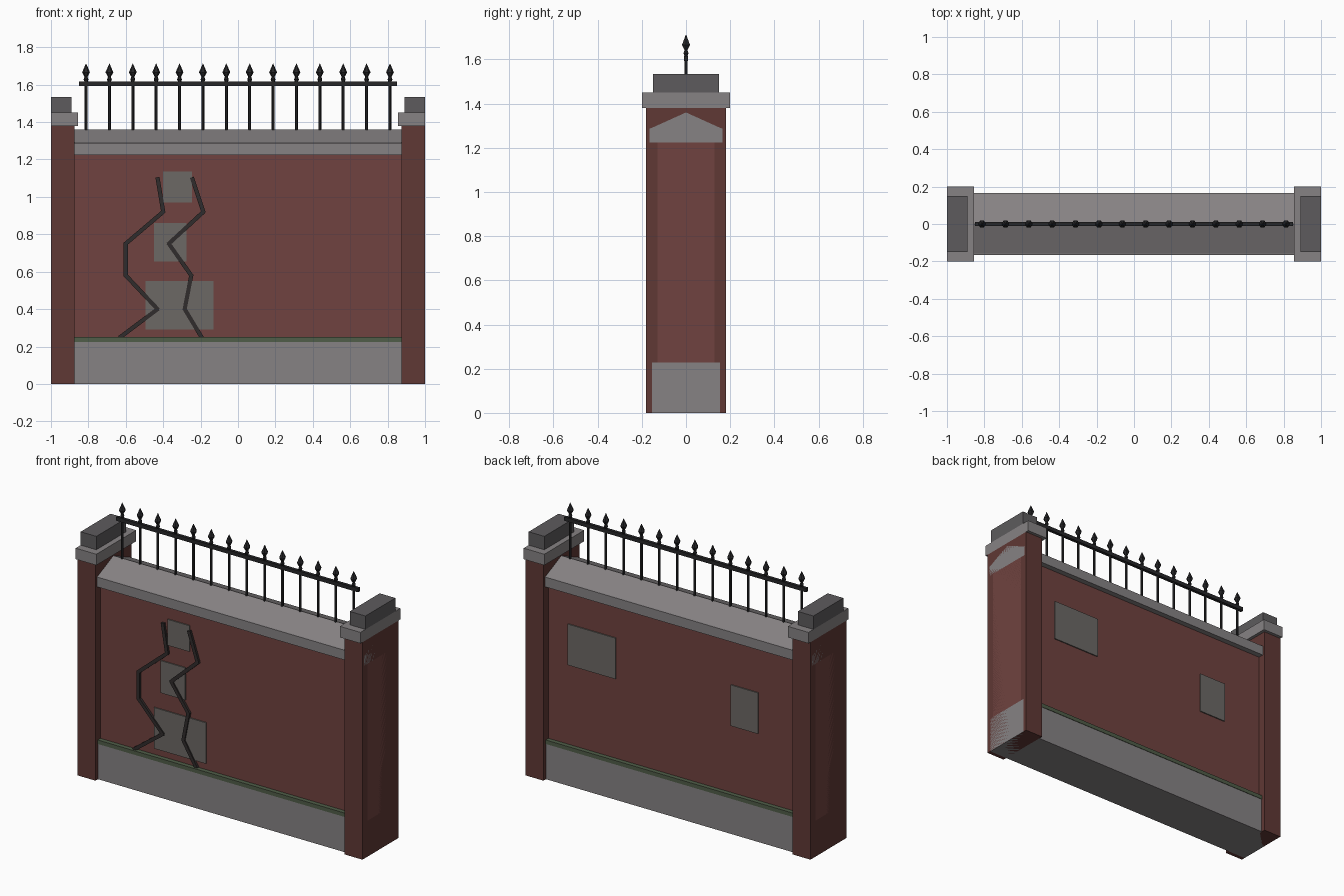
import bpy, bmesh, math
from mathutils import Matrix, Vector

if "Cube" in bpy.data.objects:
    bpy.data.objects.remove(bpy.data.objects["Cube"])


def mat(name, rgb):
    m = bpy.data.materials.new(name)
    m.diffuse_color = (*rgb, 1)
    m.use_nodes = True
    m.node_tree.nodes["Principled BSDF"].inputs["Base Color"].default_value = m.diffuse_color
    return m


BRICK = mat("brick", (0.16, 0.055, 0.05))
PIER = mat("pier_brick", (0.115, 0.04, 0.035))
STONE = mat("stone", (0.24, 0.225, 0.23))
DARK = mat("dark_stone", (0.11, 0.105, 0.11))
PLASTER = mat("plaster", (0.15, 0.14, 0.13))
MOSS = mat("moss", (0.08, 0.11, 0.065))
IRON = mat("iron", (0.02, 0.02, 0.022))
CRACK = mat("crack", (0.03, 0.025, 0.025))


def finish(name, bm, material):
    bmesh.ops.recalc_face_normals(bm, faces=bm.faces)
    me = bpy.data.meshes.new(name)
    bm.to_mesh(me)
    bm.free()
    me.materials.append(material)
    ob = bpy.data.objects.new(name, me)
    bpy.context.collection.objects.link(ob)
    return ob


def add_box(bm, x0, x1, y0, y1, z0, z1, rot=Matrix()):
    size = Matrix.Diagonal((x1 - x0, y1 - y0, z1 - z0, 1))
    centre = Matrix.Translation(((x0 + x1) / 2, (y0 + y1) / 2, (z0 + z1) / 2))
    bmesh.ops.create_cube(bm, size=1, matrix=centre @ rot @ size)


def box(name, material, *dims):
    bm = bmesh.new()
    add_box(bm, *dims)
    return finish(name, bm, material)


def add_lathe(bm, x, profile, sides=6):
    # profile of (radius, z) turned about a vertical line at x
    rings = [[bm.verts.new((x + r * math.cos(2 * math.pi * i / sides),
                            r * math.sin(2 * math.pi * i / sides), z))
              for i in range(sides)] for r, z in profile]
    for a, b in zip(rings, rings[1:]):
        for i in range(sides):
            j = (i + 1) % sides
            bm.faces.new((a[i], a[j], b[j], b[i]))
    bm.faces.new(rings[0])
    bm.faces.new(rings[-1])


# wall body
box("base_course", STONE, -1, 1, -0.155, 0.155, 0, 0.228)
box("brick_wall", BRICK, -1, 1, -0.13, 0.13, 0.228, 1.225)
box("moss_strip", MOSS, -0.95, 0.95, -0.158, 0.158, 0.225, 0.25)

# coping with a pitched top
bm = bmesh.new()
section = [(-0.165, 1.225), (0.165, 1.225), (0.165, 1.287), (0.155, 1.29),
           (0, 1.36), (-0.155, 1.29), (-0.165, 1.287)]
face = bm.faces.new([bm.verts.new((-1, y, z)) for y, z in section])
ext = bmesh.ops.extrude_face_region(bm, geom=[face], use_keep_orig=True)
bmesh.ops.translate(bm, vec=(2, 0, 0),
                    verts=[v for v in ext["geom"] if isinstance(v, bmesh.types.BMVert)])
finish("coping", bm, STONE)

# end piers with caps
for side, s in (("left", -1), ("right", 1)):
    for part, m, inner, y, z0, z1 in (("pier", PIER, 0.875, 0.18, 0, 1.38),
                                      ("pier_cap", STONE, 0.855, 0.2, 1.38, 1.45),
                                      ("pier_block", DARK, 0.89, 0.15, 1.45, 1.535)):
        x0, x1 = sorted((s, s * inner))
        box(f"{side}_{part}", m, x0, x1, -y, y, z0, z1)

# iron railing: rail, bars and spear heads
box("rail", IRON, -0.85, 0.85, -0.01, 0.01, 1.592, 1.616)
bars, spears = bmesh.new(), bmesh.new()
for i in range(14):
    x = -0.8125 + 0.125 * i
    add_lathe(bars, x, [(0.008, 1.33), (0.008, 1.645)])
    add_lathe(spears, x, [(0.008, 1.615), (0.013, 1.627), (0.008, 1.642),
                          (0.021, 1.666), (0.001, 1.712)])
finish("railing_bars", bars, IRON)
finish("spear_heads", spears, IRON)

# plaster patches (x0, x1, z0, z1)
front = [(-0.40, -0.245, 0.97, 1.135), (-0.45, -0.275, 0.655, 0.86),
         (-0.495, -0.13, 0.29, 0.55)]
back = [(0.40, 0.735, 0.755, 1.015), (-0.60, -0.41, 0.675, 0.935)]
for name, patches, y0, y1 in (("front_patches", front, -0.137, -0.125),
                              ("back_patches", back, 0.125, 0.137)):
    bm = bmesh.new()
    for x0, x1, z0, z1 in patches:
        add_box(bm, x0, x1, y0, y1, z0, z1)
    finish(name, bm, PLASTER)

# zigzag cracks on the front
heights = (1.10, 0.92, 0.75, 0.58, 0.40, 0.25)
for name, xs in (("left_crack", (-0.43, -0.40, -0.60, -0.60, -0.43, -0.63)),
                 ("right_crack", (-0.245, -0.185, -0.37, -0.25, -0.285, -0.195))):
    bm = bmesh.new()
    pts = [Vector((x, -0.135, z)) for x, z in zip(xs, heights)]
    for a, b in zip(pts, pts[1:]):
        d, c = b - a, (a + b) / 2
        h = d.length / 2 + 0.005
        add_box(bm, c.x - 0.011, c.x + 0.011, -0.145, -0.125, c.z - h, c.z + h,
                Matrix.Rotation(math.atan2(d.x, d.z), 4, 'Y'))
    finish(name, bm, CRACK)
